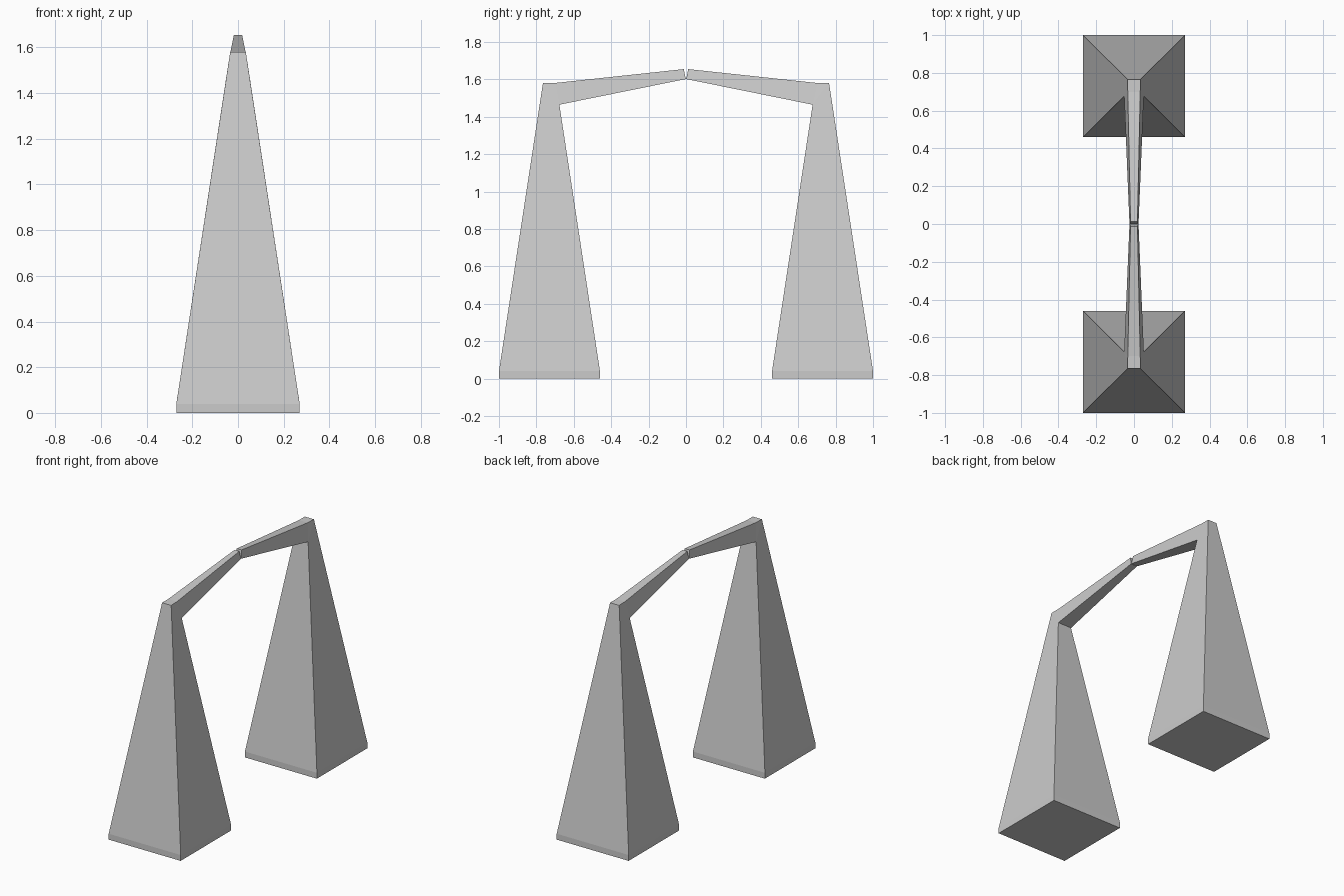
import bpy, bmesh

if "Cube" in bpy.data.objects:
    bpy.data.objects.remove(bpy.data.objects["Cube"])

# Side profile of one half: (y, z, half width in x)
PROFILE = [
    (0.46, 0.00, 0.27),     # 0 foot inner bottom
    (1.00, 0.00, 0.27),     # 1 foot outer bottom
    (1.00, 0.04, 0.27),     # 2 foot outer top
    (0.765, 1.58, 0.034),   # 3 shoulder outer
    (0.70, 1.581, 0.033),   # 4 shoulder top
    (0.012, 1.655, 0.018),  # 5 arm tip top
    (0.001, 1.602, 0.024),  # 6 arm tip bottom
    (0.677, 1.465, 0.052),  # 7 armpit
    (0.46, 0.04, 0.27),     # 8 foot inner top
]
# Side panels: foot, tapered leg, shoulder, arm
PANELS = [(0, 1, 2, 8), (8, 2, 3, 7), (3, 4, 7), (4, 5, 6, 7)]


def build_half(name, side):
    bm = bmesh.new()
    left = [bm.verts.new((-w, side * y, z)) for y, z, w in PROFILE]
    right = [bm.verts.new((w, side * y, z)) for y, z, w in PROFILE]
    for verts in (left, right):
        for panel in PANELS:
            bm.faces.new([verts[i] for i in panel])
    n = len(PROFILE)
    for i in range(n):
        j = (i + 1) % n
        bm.faces.new((left[i], left[j], right[j], right[i]))
    bmesh.ops.recalc_face_normals(bm, faces=bm.faces)
    mesh = bpy.data.meshes.new(name)
    bm.to_mesh(mesh)
    bm.free()
    obj = bpy.data.objects.new(name, mesh)
    bpy.context.collection.objects.link(obj)
    return obj


# Two mirrored pylons whose arms meet at the middle
build_half("front_leg_and_arm", -1)
build_half("back_leg_and_arm", 1)
